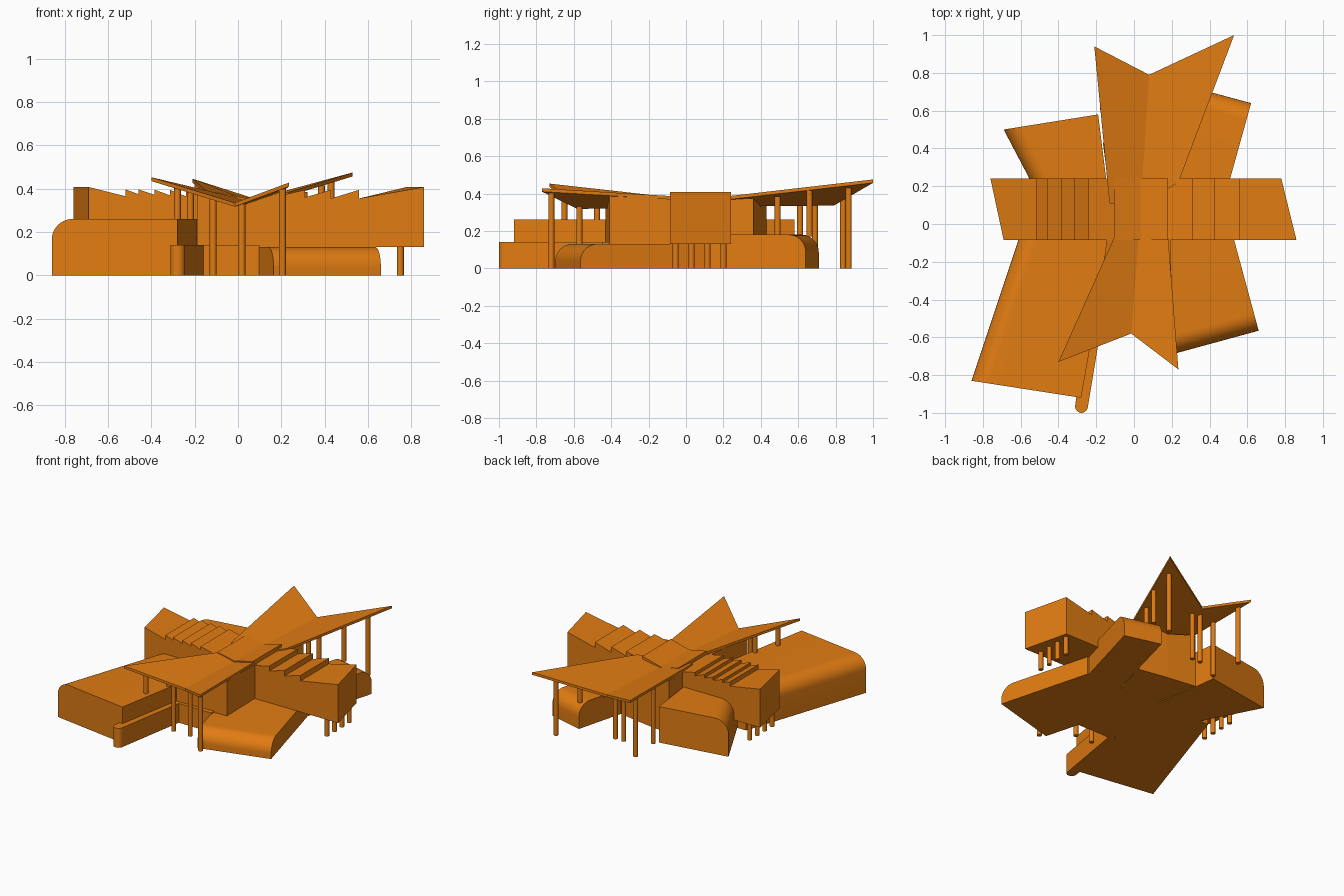
import bpy, bmesh, math

if "Cube" in bpy.data.objects:
    bpy.data.objects.remove(bpy.data.objects["Cube"])

mat = bpy.data.materials.new("orange")
mat.diffuse_color = (0.75, 0.2, 0.006, 1)
mat.use_nodes = True
mat.node_tree.nodes["Principled BSDF"].inputs["Base Color"].default_value = mat.diffuse_color


def finish(name, bm, smooth=False):
    bmesh.ops.recalc_face_normals(bm, faces=bm.faces[:])
    me = bpy.data.meshes.new(name)
    bm.to_mesh(me)
    bm.free()
    ob = bpy.data.objects.new(name, me)
    bpy.context.collection.objects.link(ob)
    me.materials.append(mat)
    if smooth:
        bpy.ops.object.select_all(action='DESELECT')
        ob.select_set(True)
        bpy.context.view_layer.objects.active = ob
        bpy.ops.object.shade_smooth_by_angle(angle=math.radians(30))
    return ob


def loft(name, ring_a, ring_b, round_edge=None, radius=0.09, smooth=False):
    """Closed solid between two matching rings; optionally rounds one edge of ring b."""
    bm = bmesh.new()
    a = [bm.verts.new(p) for p in ring_a]
    b = [bm.verts.new(p) for p in ring_b]
    n = len(a)
    bm.faces.new(a)
    bm.faces.new(b)
    for i in range(n):
        j = (i + 1) % n
        bm.faces.new((a[i], a[j], b[j], b[i]))
    if round_edge is not None:
        e = bm.edges.get((b[round_edge], b[(round_edge + 1) % n]))
        bmesh.ops.recalc_face_normals(bm, faces=bm.faces[:])
        bmesh.ops.bevel(bm, geom=[e], offset=radius, offset_type='OFFSET',
                        segments=10, profile=0.5, affect='EDGES')
        smooth = True
    return finish(name, bm, smooth)


def prism(name, pts, z0, z1, **kw):
    tops = z1 if isinstance(z1, (list, tuple)) else [z1] * len(pts)
    return loft(name, [(x, y, z0) for x, y in pts],
                [(x, y, t) for (x, y), t in zip(pts, tops)], **kw)


def column(name, x, y, z0, z1, r=0.016):
    ring = [(x + r * math.cos(i * math.pi / 8), y + r * math.sin(i * math.pi / 8))
            for i in range(16)]
    prism(name, ring, z0, z1, smooth=True)


# four wings, each with one rounded top edge
prism("front_left_wing", [(-.86, -.83), (-.28, -.92), (-.10, .10), (-.55, .10)],
      0, .26, round_edge=3, radius=.095)
prism("back_left_wing", [(-.69, .50), (-.48, .10), (-.13, .10), (-.19, .58)],
      0, .26, round_edge=0, radius=.095)
prism("front_right_wing", [(.165, -.70), (.66, -.565), (.48, .10), (-.05, .10)],
      0, .13, round_edge=0, radius=.095)
prism("back_right_wing", [(.36, .71), (.62, .64), (.47, .10), (.20, .10)],
      0, .18, round_edge=0, radius=.095)

# central hall reaching up to the roofs, split along the roof valley
prism("hall_left", [(-.19, -.43), (.01, -.42), (.03, .08), (.05, .40), (-.165, .43), (-.12, .1)],
      0, [.385, .32, .335, .33, .385, .36])
prism("hall_right", [(.01, -.42), (.20, -.41), (.19, .1), (.27, .36), (.05, .40), (.03, .08)],
      0, [.32, .39, .36, .375, .33, .335])
prism("entrance_plinth", [(-.19, -.45), (.10, -.45), (.10, -.3), (-.19, -.3)], 0, .14)

# low garden wall with round end
arc = [(-.278 + .034 * math.cos(t), -.966 + .034 * math.sin(t))
       for t in [math.pi + math.pi * i / 10 for i in range(11)]]
prism("garden_wall", arc + [(-.155, -.43), (-.235, -.43)], 0, .14, smooth=True)

# raised cross bar with sawtooth roof falling towards the middle
top = [(-.52, .365), (-.52, .397), (-.46, .375), (-.46, .397), (-.385, .372),
       (-.385, .395), (-.315, .37), (-.315, .395), (-.24, .365), (-.24, .39),
       (-.105, .36), (-.105, .385), (.035, .357), (.18, .395), (.18, .365), (.31, .395),
       (.31, .36), (.43, .395), (.43, .355), (.56, .395), (.56, .355)]


def bar_ring(y, left, right):
    prof = [(left, .13), (left, .408)] + top + [(right, .408), (right, .13)]
    return [(x, y, z) for x, z in prof]


loft("sawtooth_bar", bar_ring(-.085, -.69, .86), bar_ring(.24, -.76, .78))


# two butterfly roofs: outer edges high, valley low
def roof(name, pts, thick=.018):
    bm = bmesh.new()
    up = [bm.verts.new(p) for p in pts]
    dn = [bm.verts.new((x, y, z - thick)) for x, y, z in pts]
    for v in (up, dn):
        bm.faces.new((v[0], v[1], v[4], v[5]))
        bm.faces.new((v[1], v[2], v[3], v[4]))
    for i in range(6):
        j = (i + 1) % 6
        bm.faces.new((up[i], up[j], dn[j], dn[i]))
    finish(name, bm)


roof("front_roof", [(-.40, -.73, .453), (-.015, -.58, .335), (.235, -.77, .428),
                    (.18, -.06, .385), (.03, .0, .35), (-.10, -.06, .378)])
roof("back_roof", [(-.21, .94, .446), (.08, .79, .353), (.53, 1.0, .475),
                   (.235, .22, .385), (.035, .1, .35), (-.13, .11, .375)])

# columns
for i, (x, y, z0, z1) in enumerate([
        (.205, -.72, 0, .41), (.018, -.57, 0, .33), (-.115, -.57, 0, .35),
        (-.28, -.65, .25, .405), (-.22, -.475, .25, .39)]):
    column(f"front_column_{i}", x, y, z0, z1)
for i, (x, y, z0, z1) in enumerate([
        (.43, .87, 0, .43), (-.185, .84, 0, .425), (.08, .69, 0, .335), (.015, .69, 0, .355),
        (-.165, .61, 0, .405), (.385, .66, .17, .415), (.305, .49, .17, .385)]):
    column(f"back_column_{i}", x, y, z0, z1)
for side, x in (("right", .75), ("left", -.65)):
    for i, y in enumerate((-.055, .03, .115, .2)):
        column(f"{side}_bar_column_{i}", x, y, 0, .135)
